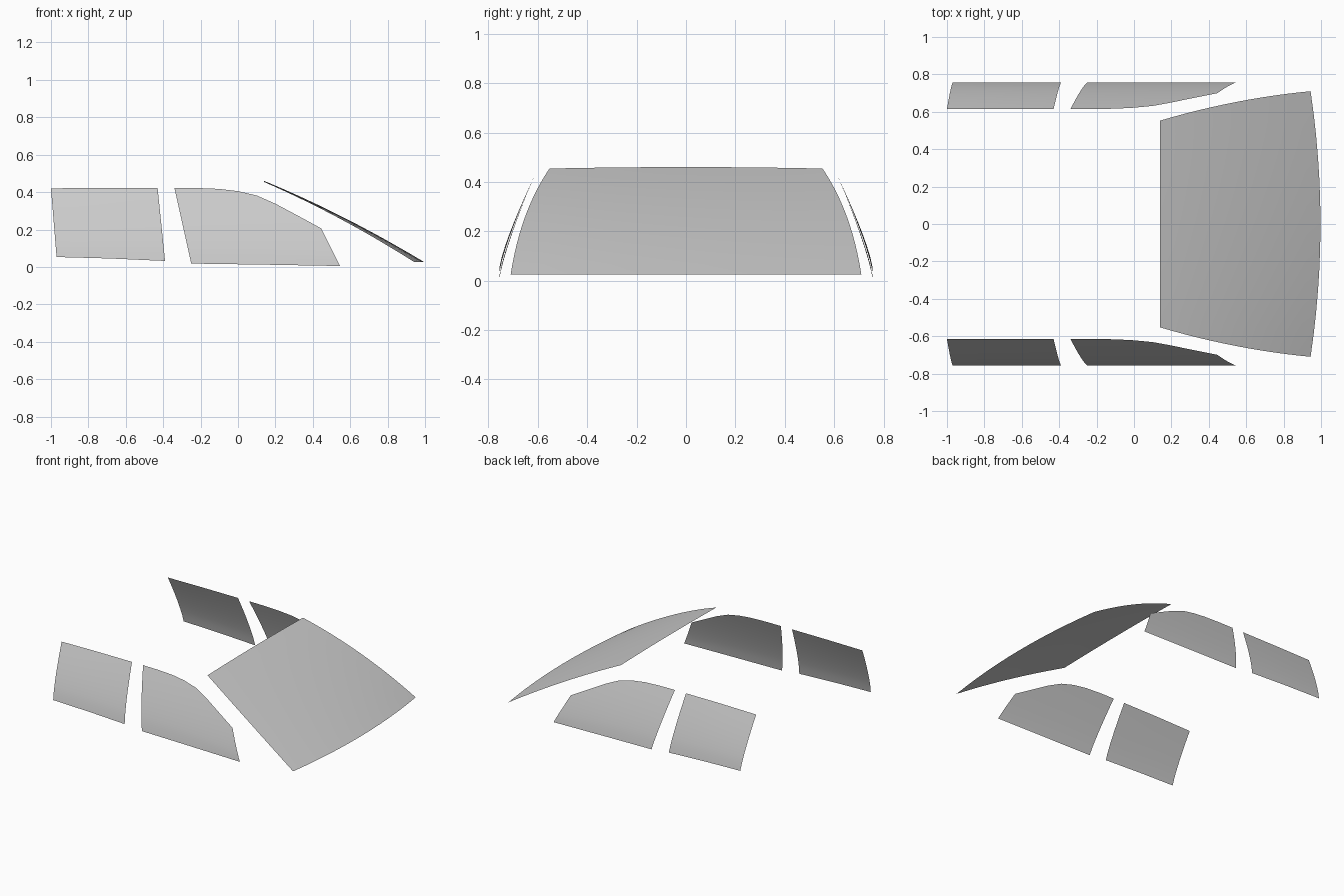
import bpy
import bmesh

cube = bpy.data.objects.get("Cube")
if cube:
    bpy.data.objects.remove(cube, do_unlink=True)

# Single pale grey glass material
glass = bpy.data.materials.new("pale grey glass")
glass.use_nodes = True
GREY = (0.6, 0.6, 0.6, 1)
glass.diffuse_color = GREY
glass.node_tree.nodes["Principled BSDF"].inputs["Base Color"].default_value = GREY


def sheet(name, surface, cols, rows, outward):
    """Smooth open sheet from surface(u, v), u and v in 0..1, facing outward."""
    bm = bmesh.new()
    grid = [[bm.verts.new(surface(i / cols, j / rows)) for j in range(rows + 1)]
            for i in range(cols + 1)]
    for i in range(cols):
        for j in range(rows):
            bm.faces.new((grid[i][j], grid[i + 1][j],
                          grid[i + 1][j + 1], grid[i][j + 1]))
    bm.normal_update()
    facing = sum(f.normal[k] * outward[k] for f in bm.faces for k in range(3))
    if facing < 0:
        bmesh.ops.reverse_faces(bm, faces=bm.faces[:])
    for f in bm.faces:
        f.smooth = True
    mesh = bpy.data.meshes.new(name)
    bm.to_mesh(mesh)
    bm.free()
    mesh.materials.append(glass)
    obj = bpy.data.objects.new(name, mesh)
    bpy.context.collection.objects.link(obj)


def along(path, u):
    """Point at fraction u of a polyline with evenly spaced parameters."""
    s = u * (len(path) - 1)
    i = min(int(s), len(path) - 2)
    t = s - i
    return [a + (b - a) * t for a, b in zip(path[i], path[i + 1])]


def side_window(name, top, bottom, side):
    """Ruled between two edges in x, z, then curved inward with height."""
    def surface(u, v):
        (x0, z0), (x1, z1) = along(bottom, u), along(top, u)
        z = z0 + (z1 - z0) * v
        t = max(0, (z - z0) / (0.423 - z0))
        return (x0 + (x1 - x0) * v, side * (0.756 - 0.142 * t ** 1.25), z)
    sheet(name, surface, 2 * (len(top) - 1), 8, (0, side, 0))


# Windscreen: widens and bows toward its lower edge
def windscreen(u, v):
    a = 2 * u - 1
    bow = v * (1 - v)
    half_width = 0.553 + 0.157 * v + 0.08 * bow
    return (0.14 + v * (0.857 - 0.053 * a * a),
            a * half_width,
            0.46 - 0.435 * v + 0.08 * bow - 0.006 * a * a * (1 - v))


sheet("windscreen", windscreen, 12, 12, (0, 0, 1))

# Side windows, mirrored to both sides
REAR_TOP = [(-1, 0.42), (-0.715, 0.423), (-0.43, 0.423)]
REAR_BOTTOM = [(-0.97, 0.053), (-0.68, 0.045), (-0.39, 0.032)]
FRONT_TOP = [(-0.34, 0.423), (-0.22, 0.422), (-0.1, 0.417), (0, 0.405),
             (0.1, 0.382), (0.2, 0.338), (0.32, 0.274), (0.445, 0.206)]
FRONT_BOTTOM = [(-0.25, 0.018), (0.15, 0.012), (0.545, 0.005)]

for label, side in (("right", -1), ("left", 1)):
    side_window("rear_window_" + label, REAR_TOP, REAR_BOTTOM, side)
    side_window("front_window_" + label, FRONT_TOP, FRONT_BOTTOM, side)
